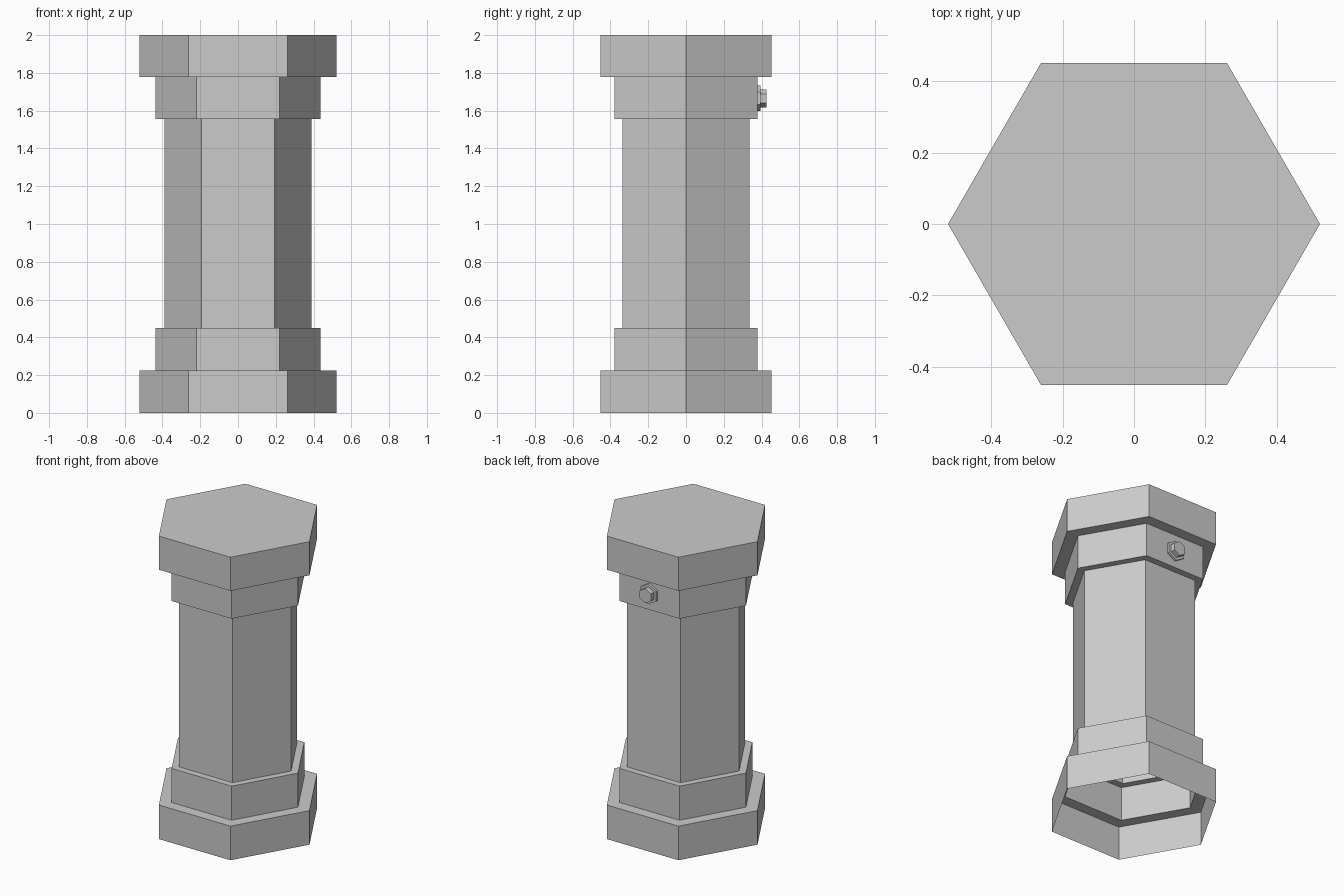
import bpy, bmesh, math
from mathutils import Matrix

cube = bpy.data.objects.get("Cube")
if cube:
    bpy.data.objects.remove(cube, do_unlink=True)

grey = bpy.data.materials.new("stone_grey")
grey.use_nodes = True
colour = (0.6, 0.6, 0.6, 1)
grey.diffuse_color = colour
grey.node_tree.nodes["Principled BSDF"].inputs["Base Color"].default_value = colour


def hex_shell(name, profile, turn=0.0, matrix=Matrix()):
    """Six-sided shell through (radius, height) rings, capped at the last ring only."""
    bm = bmesh.new()
    rings = []
    for r, z in profile:
        angles = [turn + i * math.pi / 3 for i in range(6)]
        rings.append([bm.verts.new((r * math.cos(a), r * math.sin(a), z)) for a in angles])
    for low, high in zip(rings, rings[1:]):
        for i in range(6):
            j = (i + 1) % 6
            bm.faces.new((low[i], low[j], high[j], high[i]))
    bm.faces.new(rings[-1])
    bm.transform(matrix)
    mesh = bpy.data.meshes.new(name)
    bm.to_mesh(mesh)
    bm.free()
    mesh.materials.append(grey)
    obj = bpy.data.objects.new(name, mesh)
    bpy.context.collection.objects.link(obj)
    return obj


# Stepped hollow pillar, open underneath
foot, collar, shaft = 0.522, 0.438, 0.388
hex_shell("pillar", [
    (foot, 0), (foot, 0.225), (collar, 0.225), (collar, 0.45),
    (shaft, 0.45), (shaft, 1.555), (collar, 1.555), (collar, 1.778),
    (foot, 1.778), (foot, 2)])

# Bolt on the back of the upper collar: washer and head, points up
to_back = Matrix.Translation((0, 0, 1.665)) @ Matrix.Rotation(-math.pi / 2, 4, 'X')
for name, radius, start, end in (("bolt_washer", 0.067, 0.375, 0.394),
                                 ("bolt_head", 0.048, 0.394, 0.426)):
    hex_shell(name, [(radius, start), (radius, end)], math.pi / 6, to_back)
